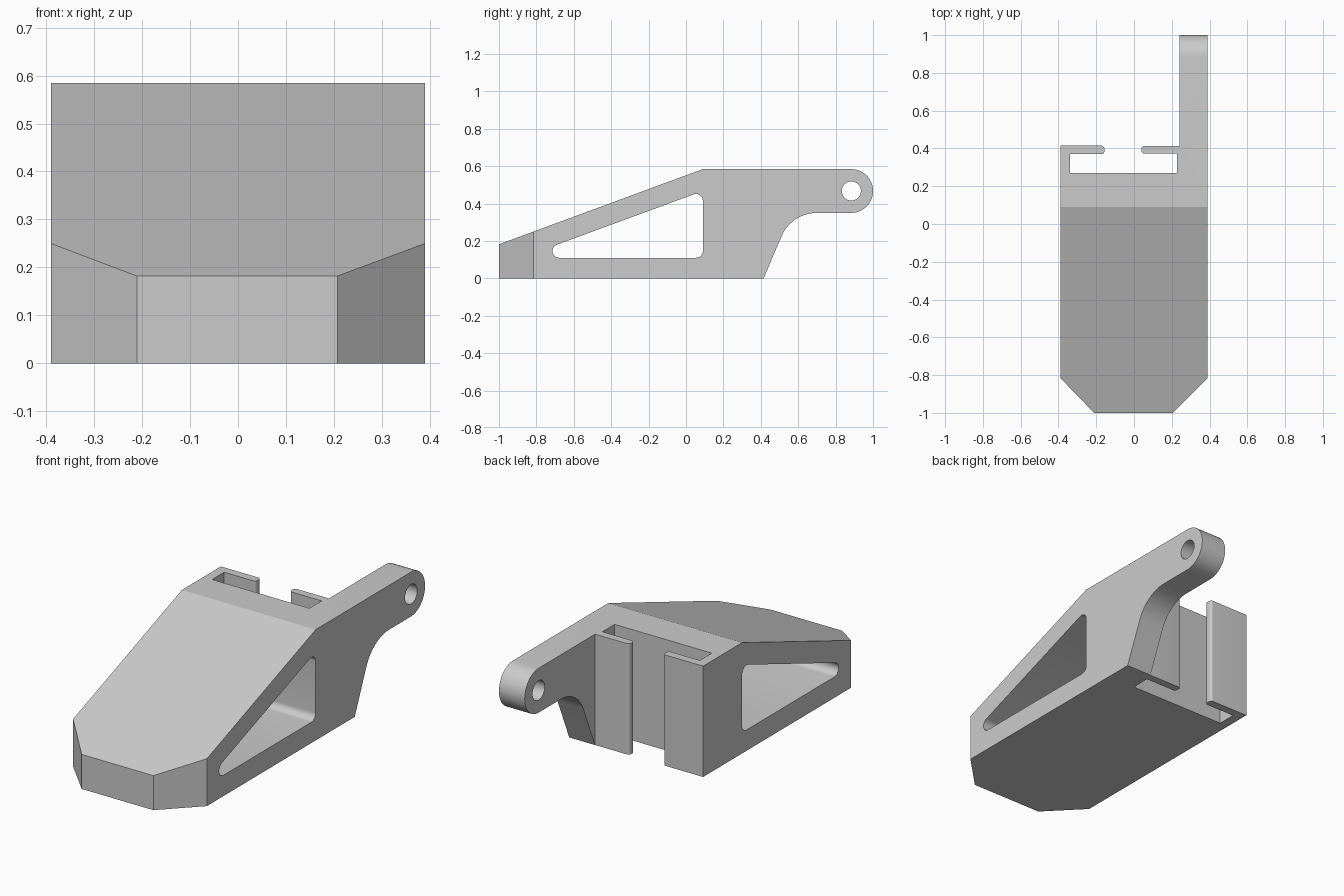
import bpy, bmesh
from math import pi, cos, sin
from mathutils import Vector

if "Cube" in bpy.data.objects:
    bpy.data.objects.remove(bpy.data.objects["Cube"])


def rounded(points, steps=10):
    """Outline from (a, b, radius) corners, each corner filleted."""
    out = []
    n = len(points)
    for i, (a, b, r) in enumerate(points):
        p = Vector((a, b))
        if r == 0:
            out.append(p)
            continue
        u = (Vector(points[i - 1][:2]) - p).normalized()
        v = (Vector(points[(i + 1) % n][:2]) - p).normalized()
        half = u.angle(v) / 2
        centre = p + (u + v).normalized() * (r / sin(half))
        t = r * cos(half) / sin(half)
        start, end = p + u * t - centre, p + v * t - centre
        sweep = start.angle_signed(end)
        for k in range(steps + 1):
            ang = -sweep * k / steps
            c, s = cos(ang), sin(ang)
            out.append(centre + Vector((start.x * c - start.y * s,
                                        start.x * s + start.y * c)))
    return out


def prism(name, outline, lo, hi, place):
    """Extrude a 2D outline between lo and hi; place maps (a, b, depth) to xyz."""
    bm = bmesh.new()
    face = bm.faces.new([bm.verts.new(place(a, b, lo)) for a, b in outline])
    ext = bmesh.ops.extrude_face_region(bm, geom=[face])["geom"]
    shift = Vector(place(0, 0, hi)) - Vector(place(0, 0, lo))
    bmesh.ops.translate(bm, vec=shift,
                        verts=[g for g in ext if isinstance(g, bmesh.types.BMVert)])
    bmesh.ops.recalc_face_normals(bm, faces=bm.faces)
    mesh = bpy.data.meshes.new(name)
    bm.to_mesh(mesh)
    bm.free()
    obj = bpy.data.objects.new(name, mesh)
    bpy.context.collection.objects.link(obj)
    return obj


def side(a, b, d):
    return (d, a, b)


def plan(a, b, d):
    return (a, b, d)


# Wedge body with the hinge arm, seen from the side
body = prism("bracket_body", rounded([
    (-1, 0, 0), (0.415, 0, 0), (0.564, 0.35, 0.205),
    (1, 0.35, 0.1165), (1, 0.584, 0.1165),
    (0.09, 0.584, 0), (-1, 0.182, 0)], 12), -0.39, 0.39, side)

# Plan outline: chamfered nose, arm on the right, rail slot with two lips
outline = prism("plan_cutter", rounded([
    (-0.21, -1.001, 0), (0.206, -1.001, 0), (0.391, -0.815, 0), (0.391, 1.01, 0),
    (0.24, 1.01, 0), (0.24, 0.414, 0),
    (0.04, 0.414, 0.015), (0.04, 0.372, 0.015), (0.227, 0.372, 0),
    (0.227, 0.27, 0), (-0.34, 0.27, 0), (-0.34, 0.37, 0),
    (-0.157, 0.37, 0.015), (-0.157, 0.4145, 0.015), (-0.391, 0.4145, 0),
    (-0.391, -0.815, 0)], 6), -0.1, 0.7, plan)

# Triangular window through both sides
window = prism("window_cutter", rounded([
    (-0.88, 0.11, 0.036), (0.09, 0.11, 0.036), (0.09, 0.467, 0.036)]),
    -0.5, 0.5, side)

# Pin hole in the arm tip
hole = prism("pin_hole_cutter", [
    (0.884 + 0.051 * cos(2 * pi * k / 40), 0.467 + 0.051 * sin(2 * pi * k / 40))
    for k in range(40)], -0.5, 0.5, side)

for cutter, op in ((outline, 'INTERSECT'), (window, 'DIFFERENCE'), (hole, 'DIFFERENCE')):
    mod = body.modifiers.new(cutter.name, 'BOOLEAN')
    mod.operation = op
    mod.solver = 'EXACT'
    mod.object = cutter

# Bake the cuts and remove the cutters
bpy.context.view_layer.objects.active = body
body.select_set(True)
for mod in list(body.modifiers):
    bpy.ops.object.modifier_apply(modifier=mod.name)
for cutter in (outline, window, hole):
    bpy.data.objects.remove(cutter)
bpy.ops.object.shade_smooth_by_angle(angle=0.35)
